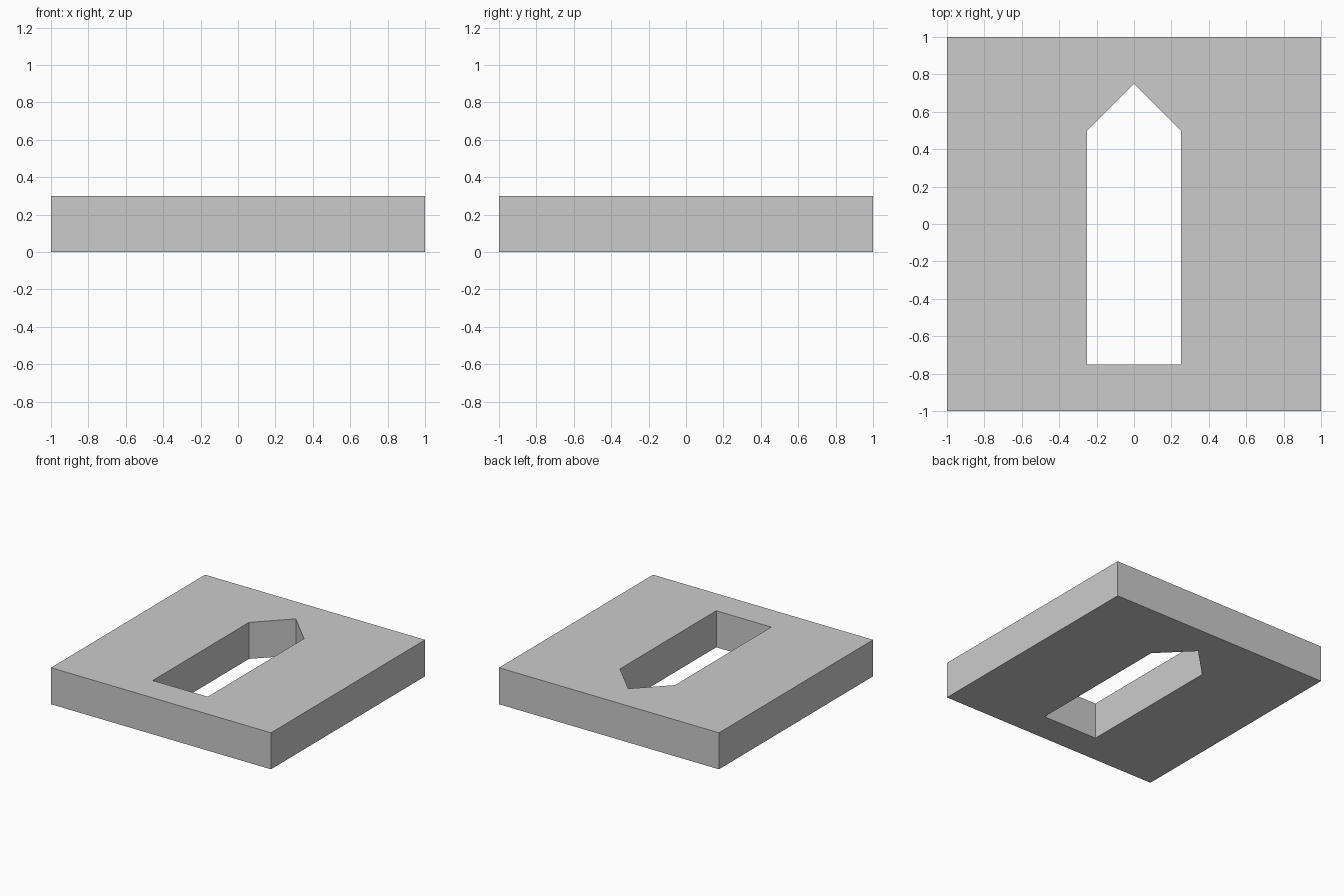
import bpy, bmesh

if "Cube" in bpy.data.objects:
    bpy.data.objects.remove(bpy.data.objects["Cube"])


def prism(name, outline, z0, z1):
    """Solid made by extruding a flat outline upwards."""
    bm = bmesh.new()
    face = bm.faces.new([bm.verts.new((x, y, z0)) for x, y in outline])
    ext = bmesh.ops.extrude_face_region(bm, geom=[face], use_keep_orig=True)
    top = [e for e in ext["geom"] if isinstance(e, bmesh.types.BMVert)]
    bmesh.ops.translate(bm, verts=top, vec=(0, 0, z1 - z0))
    bmesh.ops.recalc_face_normals(bm, faces=bm.faces)
    mesh = bpy.data.meshes.new(name)
    bm.to_mesh(mesh)
    bm.free()
    obj = bpy.data.objects.new(name, mesh)
    bpy.context.collection.objects.link(obj)
    return obj


# Square slab
slab = prism("slab", [(-1, -1), (1, -1), (1, 1), (-1, 1)], 0, 0.3)

# Pointed slot cut right through the slab
slot = prism("slot_cutter", [(-0.25, -0.75), (0.25, -0.75), (0.25, 0.5),
                             (0, 0.75), (-0.25, 0.5)], -0.1, 0.4)
slot.hide_render = True
slot.display_type = 'WIRE'

cut = slab.modifiers.new("slot", 'BOOLEAN')
cut.operation = 'DIFFERENCE'
cut.solver = 'EXACT'
cut.object = slot
